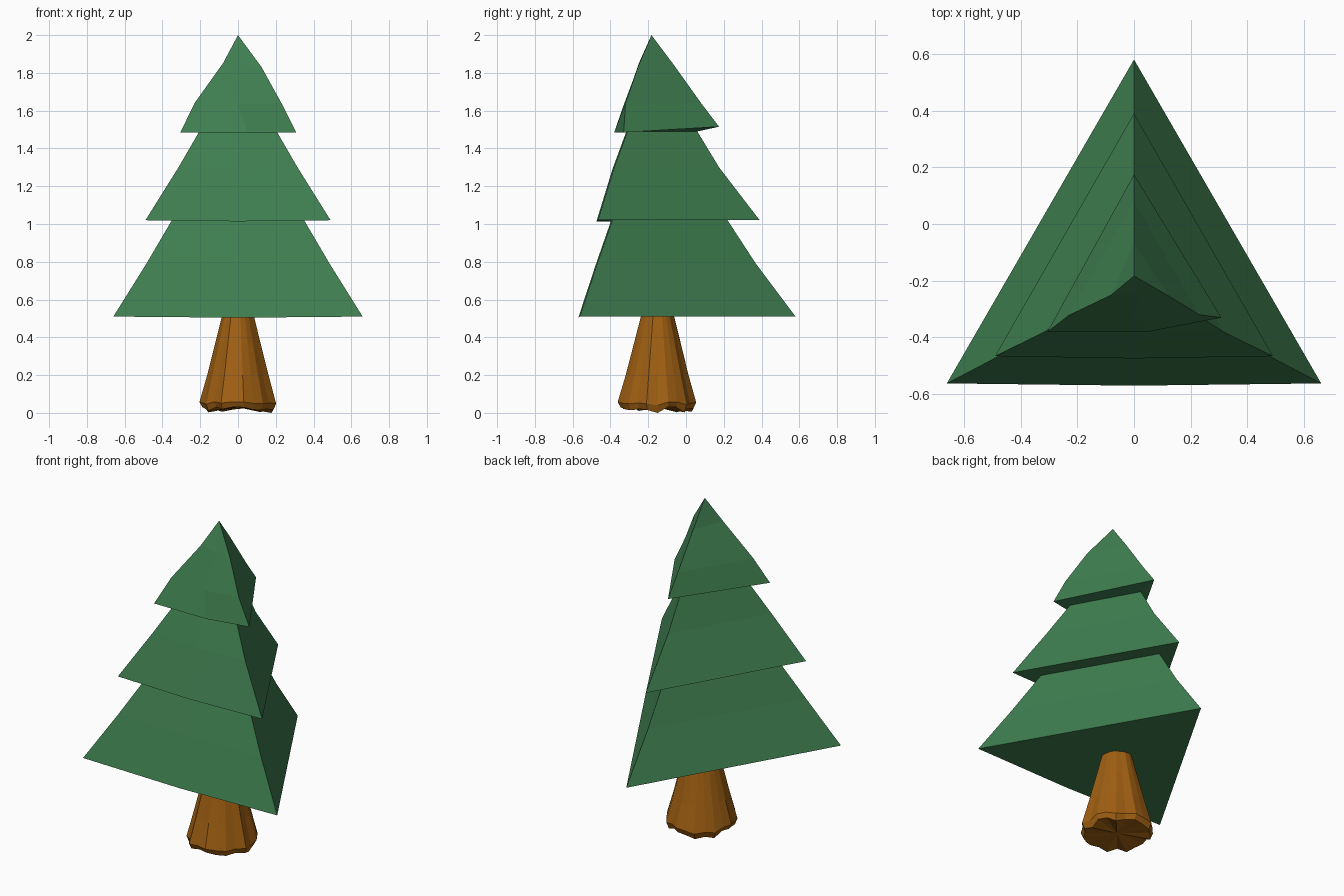
import bpy, bmesh, math, random

if "Cube" in bpy.data.objects:
    bpy.data.objects.remove(bpy.data.objects["Cube"])

random.seed(4)


def material(name, color):
    m = bpy.data.materials.new(name)
    m.diffuse_color = (*color, 1)
    m.use_nodes = True
    m.node_tree.nodes["Principled BSDF"].inputs["Base Color"].default_value = m.diffuse_color
    return m


def loft(name, rings, mat, bottom_tip=None, top_tip=None):
    """Skin equal-length rings, closing the ends with fans or flat caps."""
    bm = bmesh.new()
    vr = [[bm.verts.new(p) for p in ring] for ring in rings]
    n = len(vr[0])
    for a, b in zip(vr, vr[1:]):
        for i in range(n):
            j = (i + 1) % n
            bm.faces.new((a[i], a[j], b[j], b[i]))
    for ring, tip in ((vr[0], bottom_tip), (vr[-1], top_tip)):
        if tip:
            t = bm.verts.new(tip)
            for i in range(n):
                bm.faces.new((ring[i], ring[(i + 1) % n], t))
        else:
            bm.faces.new(ring)
    bmesh.ops.recalc_face_normals(bm, faces=bm.faces)
    me = bpy.data.meshes.new(name)
    bm.to_mesh(me)
    bm.free()
    me.materials.append(mat)
    ob = bpy.data.objects.new(name, me)
    bpy.context.collection.objects.link(ob)
    return ob


green = material("needles", (0.05, 0.21, 0.08))
brown = material("bark", (0.35, 0.115, 0.006))


def tri(w, front, back, z):
    # triangle ring with a middle point on the front edge
    return [(-w, front, z), (0, front - 0.008, z - 0.006), (w, front, z), (0, back, z)]


# Foliage: three triangular tiers with flat ledges between them
foliage = [
    tri(0.66, -0.562, 0.58, 0.51),
    tri(0.485, -0.47, 0.37, 0.79),
    tri(0.35, -0.39, 0.22, 1.02),
    tri(0.49, -0.466, 0.39, 1.02),
    tri(0.315, -0.38, 0.175, 1.30),
    tri(0.205, -0.31, 0.06, 1.49),
    [(-0.305, -0.38, 1.485), (0.05, -0.38, 1.485), (0.308, -0.33, 1.485), (0, 0.175, 1.515)],
    [(-0.23, -0.322, 1.64), (0, -0.33, 1.63), (0.23, -0.32, 1.64), (0, 0.08, 1.64)],
    [(-0.08, -0.25, 1.85), (0.02, -0.25, 1.84), (0.125, -0.255, 1.83), (0, -0.07, 1.85)],
]
loft("foliage", foliage, green, top_tip=(0, -0.183, 2.0))

# Trunk: fluted, flared at the root, with a ragged recessed base
N = 22
wobble = [random.uniform(-0.06, 0.03) for _ in range(N)]
rag = [random.uniform(0.0, 0.035) for _ in range(N)]
rag[0] = 0
trunk = []
for z, r, flute in ((0, 0.19, 0.05), (0.03, 0.205, 0.05), (0.2, 0.165, 0.04),
                    (0.36, 0.125, 0.03), (0.52, 0.085, 0.02)):
    ring = []
    for i in range(N):
        a = 2 * math.pi * i / N
        rr = r * (1 + wobble[i] + (flute if i % 2 else -flute) * 0.6)
        h = z + (rag[i] if z == 0 else 0.01 + rag[i] * 0.6 if z < 0.1 else 0)
        ring.append((rr * math.cos(a), -0.15 + rr * math.sin(a), h))
    trunk.append(ring)
loft("trunk", trunk, brown, bottom_tip=(0, -0.15, 0.03))
